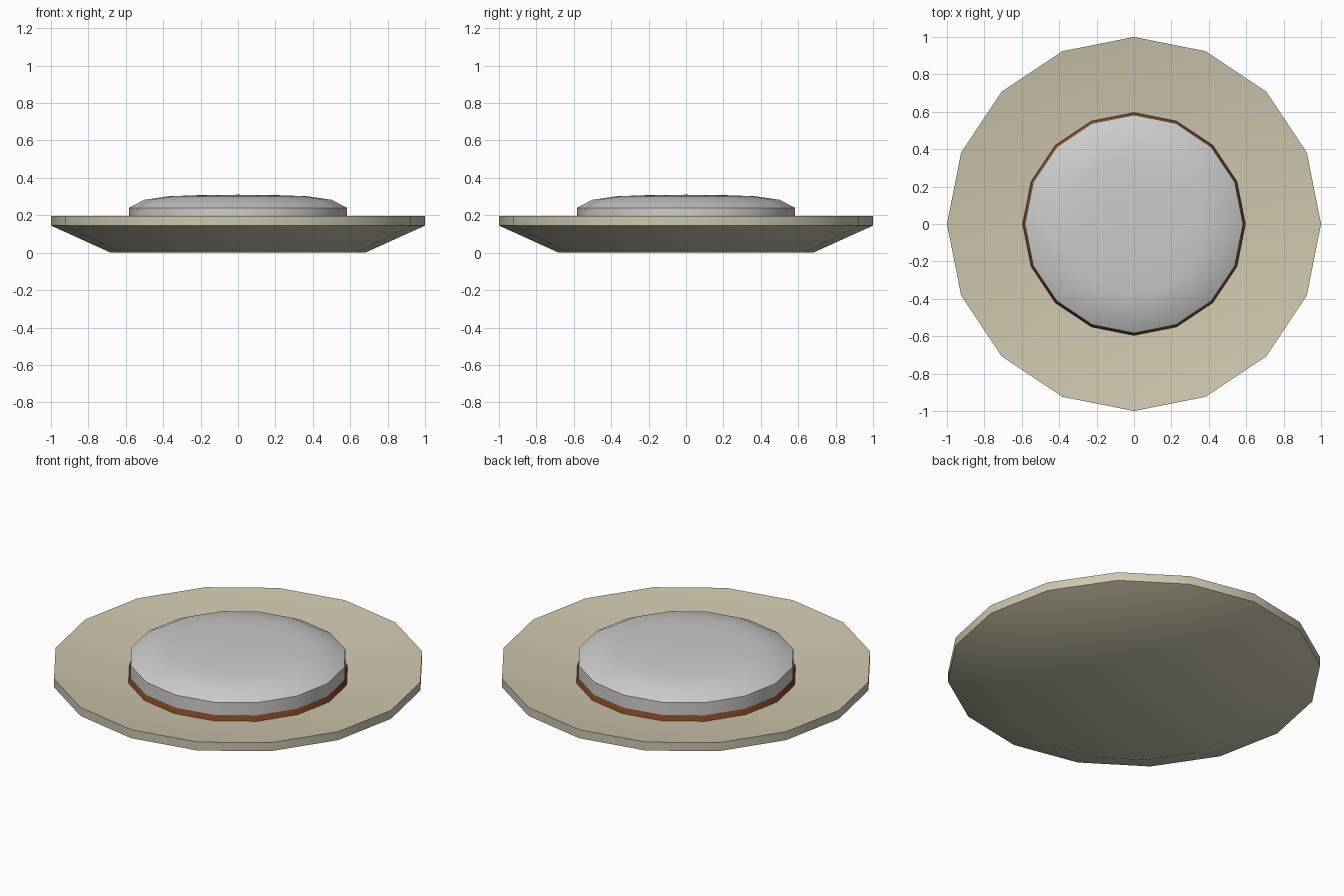
import bpy, bmesh
from math import sin, cos, tau, radians

if "Cube" in bpy.data.objects:
    bpy.data.objects.remove(bpy.data.objects["Cube"])

SIDES = 16


def lathe(name, profile, color=None, angle=30):
    """Spin (radius, z) points around z; radius 0 makes a pole."""
    bm = bmesh.new()
    rings = []
    for r, z in profile:
        if r == 0:
            rings.append([bm.verts.new((0, 0, z))] * SIDES)
        else:
            rings.append([bm.verts.new((r * cos(tau * i / SIDES), r * sin(tau * i / SIDES), z))
                          for i in range(SIDES)])
    for a, b in zip(rings, rings[1:]):
        for i in range(SIDES):
            j = (i + 1) % SIDES
            corners = list(dict.fromkeys([a[i], a[j], b[j], b[i]]))
            bm.faces.new(corners)
    bmesh.ops.recalc_face_normals(bm, faces=bm.faces)
    mesh = bpy.data.meshes.new(name)
    bm.to_mesh(mesh)
    bm.free()
    obj = bpy.data.objects.new(name, mesh)
    bpy.context.collection.objects.link(obj)
    if color:
        mat = bpy.data.materials.new(name + "_material")
        mat.diffuse_color = color
        mat.use_nodes = True
        mat.node_tree.nodes["Principled BSDF"].inputs["Base Color"].default_value = mat.diffuse_color
        mesh.materials.append(mat)
    bpy.ops.object.select_all(action='DESELECT')
    obj.select_set(True)
    bpy.context.view_layer.objects.active = obj
    bpy.ops.object.shade_smooth_by_angle(angle=radians(angle))
    return obj


# Shallow dish with a thick rim and a gently sloping upper face
lathe("plate", [(0, 0), (0.68, 0), (1, 0.145), (1, 0.195), (0.59, 0.135), (0, 0.125)],
      (0.62, 0.57, 0.42, 1))

# Brown base peeking out under the topping
lathe("filling", [(0, 0.128), (0.597, 0.132), (0.58, 0.18), (0, 0.185)],
      (0.22, 0.06, 0.015, 1))

# Rounded grey topping
lathe("topping", [(0, 0.16), (0.585, 0.16), (0.583, 0.24), (0.5, 0.283),
                  (0.37, 0.302), (0.2, 0.308), (0, 0.31)], angle=40)
